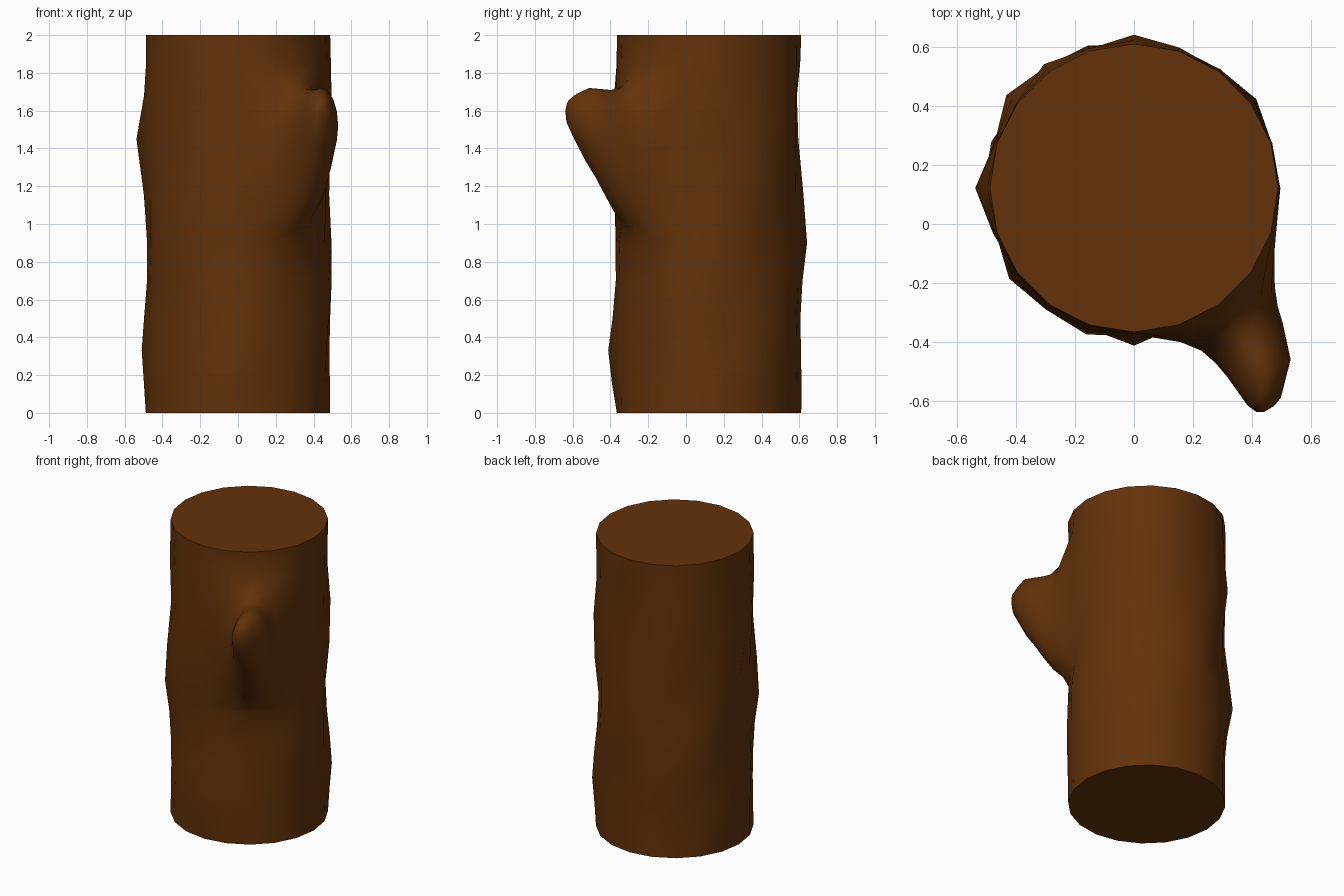
import bpy
from math import sin, cos, pi, radians, exp
from mathutils import Vector

if "Cube" in bpy.data.objects:
    bpy.data.objects.remove(bpy.data.objects["Cube"])

SIDES = 20
CENTRE = Vector((0, 0.122, 0))
RADIUS = 0.488
LEVELS = (0, 0.16, 0.33, 0.5, 0.7, 0.9, 1.15, 1.45, 1.68, 1.85, 2)

# Bark swellings: angle in degrees, height, amount
BUMPS = [(180, 1.45, 0.045), (170, 0.33, 0.03), (143, 0.72, 0.04),
         (217, 1.02, 0.04), (270, 0.3, 0.045), (250, 1.2, 0.03),
         (90, 0.9, 0.025), (112, 0.6, 0.025), (88, 1.62, -0.022),
         (36, 0.35, 0.02), (40, 1.3, 0.02), (276, 1.05, 0.025),
         (252, 1.65, 0.02), (125, 1.45, 0.025), (235, 0.6, -0.015),
         (335, 0.62, 0.02), (345, 1.65, 0.015), (30, 1.0, -0.015)]


def bark_radius(a, z):
    if z in (0, 2):
        return RADIUS
    # Gentle spiral grain plus the swellings
    r = RADIUS + 0.009 * sin(5 * (a - 1.2 * z)) * sin(pi * z / 2)
    for deg, bz, amt in BUMPS:
        da = (a - radians(deg) + pi) % (2 * pi) - pi
        r += amt * exp(-(da / 0.24) ** 2 - ((z - bz) / 0.2) ** 2)
    return r


verts, faces = [], []

# Trunk: 20-sided log with uneven bark and flat sawn ends
for z in LEVELS:
    for i in range(SIDES):
        a = 2 * pi * i / SIDES
        r = bark_radius(a, z)
        verts.append(CENTRE + Vector((r * cos(a), r * sin(a), z)))

# A 4 x 4 patch is left open where the branch grows out
COL, ROW = 15, 5
for r in range(len(LEVELS) - 1):
    for i in range(SIDES):
        if COL <= i < COL + 4 and ROW <= r < ROW + 4:
            continue
        j = (i + 1) % SIDES
        faces.append((r * SIDES + i, r * SIDES + j,
                      (r + 1) * SIDES + j, (r + 1) * SIDES + i))
faces.append(tuple(reversed(range(SIDES))))
faces.append(tuple(range(len(verts) - SIDES, len(verts))))

# Branch root: the rim of the opening, starting at its right middle
rim = ([(4, 2), (4, 3)] + [(c, 4) for c in (4, 3, 2, 1)]
       + [(0, r) for r in (4, 3, 2, 1)] + [(c, 0) for c in (0, 1, 2, 3)]
       + [(4, 0), (4, 1)])
loop = [(ROW + r) * SIDES + (COL + c) % SIDES for c, r in rim]
N = len(loop)

# Branch stub: flared root narrowing to a rounded tip
out = Vector((0.51, -0.86, 0))
side = Vector((0.86, 0.51, 0))
# distance out, left edge, right edge, bottom, top
SECTIONS = [(0.53, -0.13, 0.24, 0.98, 1.765), (0.59, -0.085, 0.215, 1.04, 1.715),
            (0.65, -0.065, 0.20, 1.13, 1.71), (0.71, -0.055, 0.18, 1.23, 1.715),
            (0.77, -0.05, 0.16, 1.32, 1.72),
            (0.83, -0.045, 0.10, 1.44, 1.69), (0.865, -0.03, 0.065, 1.51, 1.66),
            (0.877, -0.01, 0.03, 1.57, 1.63)]
for d, left, right, low, high in SECTIONS:
    ring = []
    for i in range(N):
        a = 2 * pi * i / N
        s = (left + right) / 2 + (right - left) / 2 * cos(a)
        z = (low + high) / 2 + (high - low) / 2 * sin(a)
        ring.append(len(verts))
        verts.append(CENTRE + out * d + side * s + Vector((0, 0, z)))
    for i in range(N):
        j = (i + 1) % N
        faces.append((loop[i], loop[j], ring[j], ring[i]))
    loop = ring
faces.append(tuple(loop))

mesh = bpy.data.meshes.new("log")
mesh.from_pydata(verts, [], faces)
bark = bpy.data.materials.new("bark")
bark.diffuse_color = (0.125, 0.032, 0.003, 1)
bark.use_nodes = True
bark.node_tree.nodes["Principled BSDF"].inputs["Base Color"].default_value = bark.diffuse_color
mesh.materials.append(bark)
log = bpy.data.objects.new("log", mesh)
bpy.context.collection.objects.link(log)
bpy.context.view_layer.objects.active = log
log.select_set(True)
bpy.ops.object.shade_smooth_by_angle(angle=radians(60))
